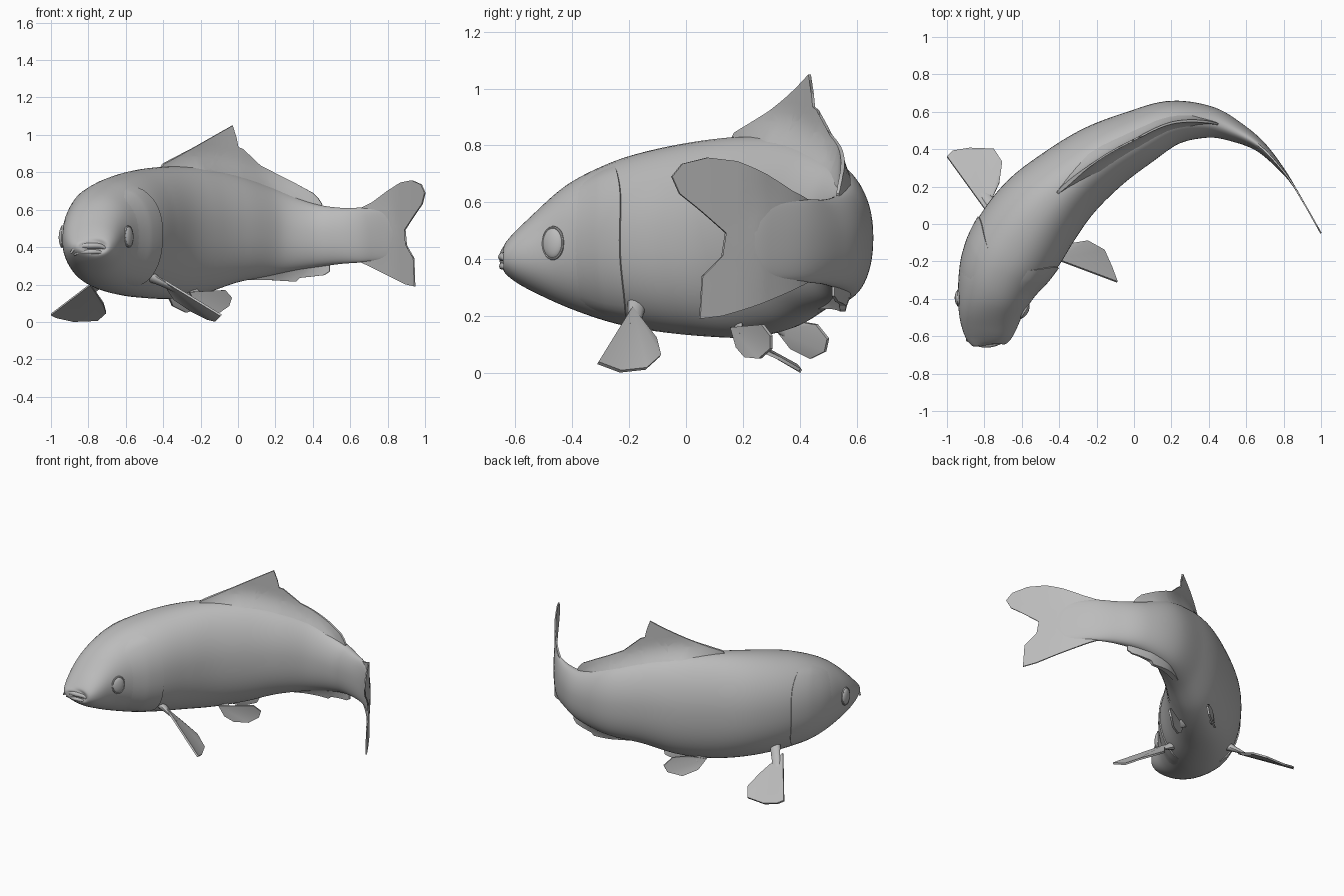
import bpy, bmesh, math
from mathutils import Vector

cube = bpy.data.objects.get("Cube")
if cube:
    bpy.data.objects.remove(cube, do_unlink=True)

grey = bpy.data.materials.new("plain grey")
grey.use_nodes = True
grey.diffuse_color = (0.5, 0.5, 0.5, 1)
grey.node_tree.nodes["Principled BSDF"].inputs["Base Color"].default_value = (0.5, 0.5, 0.5, 1)

# Body stations from snout to tail: x, y, half width, top, bottom
STATIONS = [
    (-.79, -.648, .06, .43, .375), (-.79, -.63, .105, .462, .345),
    (-.78, -.56, .145, .535, .297), (-.76, -.42, .185, .658, .232),
    (-.71, -.26, .228, .738, .178), (-.62, -.10, .25, .786, .146),
    (-.50, .07, .24, .818, .128), (-.35, .22, .21, .832, .125),
    (-.18, .35, .185, .825, .155), (0, .45, .155, .785, .213),
    (.20, .54, .12, .715, .25), (.40, .545, .085, .635, .288),
    (.55, .49, .055, .61, .31), (.68, .41, .03, .61, .32),
    (.80, .28, .012, .59, .34), (.86, .195, .003, .48, .43)]
LAST = len(STATIONS) - 1


def station(t):
    """Smooth blend through the stations."""
    t = min(max(t, 0), LAST)
    i = min(int(t), LAST - 1)
    f = t - i
    a, b, c, d = (STATIONS[min(max(i + k, 0), LAST)] for k in (-1, 0, 1, 2))
    return [q + f / 2 * (r - p + f * (2*p - 5*q + 4*r - s + f * (3*(q - r) + s - p)))
            for p, q, r, s in zip(a, b, c, d)]


def left_of(t):
    """Horizontal direction towards the left flank."""
    u, v = station(t - .3), station(t + .3)
    return Vector((v[1] - u[1], u[0] - v[0], 0)).normalized()


def surface(t, angle, offset=0.0):
    """Point on the body skin; angle 0 is the left side, 90 degrees the back."""
    x, y, half, top, bottom = station(t)
    power = lambda n: math.copysign(abs(n) ** .92, n)
    ridge = .14 * min(max((t - 4.5) / 3, 0), 1) * max(0, math.sin(angle)) ** 2
    return (Vector((x, y, (top + bottom) / 2))
            + left_of(t) * (half + offset) * power(math.cos(angle)) * (1 - ridge)
            + Vector((0, 0, (top - bottom) / 2 + offset)) * power(math.sin(angle)))


def finish(name, bm, sharp=40):
    bmesh.ops.recalc_face_normals(bm, faces=bm.faces)
    mesh = bpy.data.meshes.new(name)
    bm.to_mesh(mesh)
    bm.free()
    mesh.materials.append(grey)
    mesh.shade_smooth()
    mesh.set_sharp_from_angle(angle=math.radians(sharp))
    bpy.context.collection.objects.link(bpy.data.objects.new(name, mesh))


def loft(name, rings, closed=True, caps=True, sharp=40):
    bm = bmesh.new()
    rows = [[bm.verts.new(p) for p in ring] for ring in rings]
    n = len(rows[0])
    for a, b in zip(rows, rows[1:]):
        for j in range(n if closed else n - 1):
            k = (j + 1) % n
            bm.faces.new((a[j], a[k], b[k], b[j]))
    if caps:
        bm.faces.new(rows[0])
        bm.faces.new(rows[-1])
    finish(name, bm, sharp)


def tube(name, points, radius):
    """Thin tapered strand through the points."""
    rings = []
    for i, p in enumerate(points):
        ahead = points[min(i + 1, len(points) - 1)] - points[max(i - 1, 0)]
        turn = ahead.to_track_quat('Z', 'Y')
        r = radius * (.35 + .65 * math.sin(math.pi * i / (len(points) - 1)))
        rings.append([p + turn @ Vector((r * math.cos(k * math.pi / 5),
                                         r * math.sin(k * math.pi / 5), 0)) for k in range(10)])
    loft(name, rings)


# Body
SIDES = 56
loft("body", [[surface(LAST * i / 120, math.tau * j / SIDES) for j in range(SIDES)]
              for i in range(121)], sharp=60)

# Gill covers: thin raised shells with a curved rear edge
for side, mirrored in (("left", False), ("right", True)):
    rings = []
    for i in range(25):
        ring = []
        for j in range(29):
            lift = math.radians(-68 + 136 * j / 28)
            angle = math.pi - lift if mirrored else lift
            edge = 5.02 - .85 * max(0, math.sin(lift)) ** 3 - .5 * max(0, -math.sin(lift)) ** 4
            f = min(i, 23) / 23
            fade = min(1, (28 - j) / 4, j / 4)
            off = -.012 if i == 24 else -.004 + .011 * min(1, f * 1.5) * fade
            ring.append(surface(3.2 + (edge - 3.2) * f, angle, off))
        rings.append(ring)
    loft(side + "_gill_cover", rings, closed=False, caps=False, sharp=35)

# Lips
for name, z, reach, droop, r in (("upper_lip", .408, .105, .042, .016),
                                 ("lower_lip", .375, .085, .018, .013)):
    arc = []
    for i in range(21):
        s = -1 + i / 10
        arc.append(Vector((-.79 + reach * s, -.645 + .025 * s * s, z - droop * s ** 4)))
    tube(name, arc, r)

# Eyes with a fine rim
EYE = 2.92
for side, angle in (("left", .05), ("right", math.pi - .05)):
    centre = surface(EYE, angle)
    out = (surface(EYE, angle + .1) - surface(EYE, angle - .1)).cross(
        surface(EYE + .12, angle) - surface(EYE - .12, angle)).normalized()
    if out.dot(left_of(EYE)) * math.cos(angle) < 0:
        out = -out
    turn = out.to_track_quat('Z', 'Y')
    bm = bmesh.new()
    bmesh.ops.create_uvsphere(bm, u_segments=28, v_segments=16, radius=1)
    for v in bm.verts:
        v.co = centre + turn @ Vector((v.co.x * .04, v.co.y * .054, v.co.z * .018))
    finish(side + "_eye", bm)
    rim = [[centre + turn @ Vector(((.041 + .005 * math.cos(b)) * math.cos(a),
                                    (.055 + .005 * math.cos(b)) * math.sin(a),
                                    .006 * math.sin(b)))
            for b in (k * math.tau / 8 for k in range(8))]
           for a in (k * math.tau / 32 for k in range(33))]
    loft(side + "_eye_rim", rim, caps=False)

# Spine samples as x, y, t, carried on through the tail
SPINE = [(*station(LAST * i / 200)[:2], LAST * i / 200) for i in range(60, 201)]
SPINE += [(.93, .075, LAST), (1.0, -.05, LAST), (1.1, -.23, LAST)]


def spine(x):
    for a, b in zip(SPINE, SPINE[1:]):
        if a[0] <= x <= b[0]:
            f = (x - a[0]) / (b[0] - a[0])
            return a[1] + (b[1] - a[1]) * f, a[2] + (b[2] - a[2]) * f
    return SPINE[0][1:]


def slab(bm, move):
    """Double a sheet and push its two skins apart by the move rule."""
    front = bm.verts[:]
    result = bmesh.ops.extrude_face_region(bm, geom=bm.faces[:])
    back = [v for v in result["geom"] if isinstance(v, bmesh.types.BMVert)]
    for verts, sign in ((front, 1), (back, -1)):
        for v in verts:
            v.co = move(v.co.copy(), sign)


def upright_fin(name, outline, thin):
    """Outline in x and z, bent along the spine and swelling into the body."""
    bm = bmesh.new()
    bm.faces.new([bm.verts.new((x, 0, z)) for x, z in outline])
    bmesh.ops.triangulate(bm, faces=bm.faces)
    for axis, steps in ((0, 24), (1, 14)):
        values = [p[axis] for p in outline]
        low, high = min(values), max(values)
        for i in range(1, steps):
            cut = low + (high - low) * i / steps
            spot = (cut, 0, 0) if axis == 0 else (0, 0, cut)
            bmesh.ops.bisect_plane(bm, geom=bm.verts[:] + bm.edges[:] + bm.faces[:],
                                   dist=1e-5, plane_co=spot,
                                   plane_no=(1, 0, 0) if axis == 0 else (0, 0, 1))
    left, right = min(p[0] for p in outline), max(p[0] for p in outline)

    def move(p, sign):
        y, t = spine(p.x)
        half, top, bottom = station(t)[2:]
        beyond = max(p.z - top, bottom - p.z)
        swell = min(max(1 - (beyond + .05) / .15, 0), 1) ** 2
        ends = min(1, max(0, p.x - left) / .2, max(0, right - p.x) / .15)
        return Vector((p.x, y, p.z)) + left_of(t) * sign * (thin + .45 * half * swell * ends)

    slab(bm, move)
    finish(name, bm, 50)


upright_fin("dorsal_fin", [
    (-.42, .81), (-.40, .845), (-.25, .925), (-.03, 1.05), (-.03, .995), (-.01, .985),
    (0, .935), (.025, .925), (.04, .875), (.12, .835), (.2, .795), (.3, .745), (.4, .69),
    (.43, .66), (.45, .63), (.43, .58), (.2, .65), (0, .72), (-.2, .77)], .005)
upright_fin("anal_fin", [
    (0, .25), (.03, .225), (.15, .225), (.31, .215), (.33, .235), (.46, .25), (.49, .27),
    (.49, .3), (.46, .35), (.2, .32)], .005)
upright_fin("tail_fin", [
    (.62, .59), (.72, .64), (.8, .70), (.87, .745), (.93, .757), (.98, .735), (1, .69),
    (.985, .63), (.95, .58), (.868, .455), (.9, .41), (.91, .37), (.94, .34), (.945, .19),
    (.9, .2), (.8, .25), (.7, .3), (.62, .335)], .004)


def paired_fin(name, inside, points):
    """Fan of skin from a root, with a fleshy stalk reaching into the body."""
    start, root = Vector(inside), Vector(points[0])
    flat = (Vector(points[1]) - root).cross(Vector(points[-1]) - root).normalized()
    bm = bmesh.new()
    verts = [bm.verts.new(p) for p in points]
    for a, b in zip(verts[1:], verts[2:]):
        bm.faces.new((verts[0], a, b))
    slab(bm, lambda p, sign: p + flat * sign * .006)
    finish(name, bm)
    fan = sum((Vector(p) for p in points[1:]), Vector()) / (len(points) - 1)
    end = root.lerp(fan, .35)
    wide = flat.cross(end - start).normalized()
    rings = []
    for i in range(9):
        f = i / 8
        w, h = .038 - .016 * f, .032 * (1 - f) ** 1.5 + .005
        rings.append([start.lerp(end, f) + wide * w * math.cos(k * math.pi / 6)
                      + flat * h * math.sin(k * math.pi / 6) for k in range(12)])
    loft(name + "_root", rings)


paired_fin("left_pectoral_fin", (-.50, -.17, .26), [
    (-.41, -.19, .23), (-.09, -.31, .035), (-.12, -.23, .005), (-.16, -.14, .015),
    (-.25, -.09, .06), (-.34, -.105, .12)])
paired_fin("right_pectoral_fin", (-.70, .03, .25), [
    (-.79, .07, .2), (-1, .36, .04), (-.97, .39, .025), (-.88, .405, .005),
    (-.75, .40, .01), (-.705, .33, .05), (-.72, .22, .1)])
paired_fin("left_pelvic_fin", (-.31, .18, .21), [
    (-.26, .16, .16), (-.23, .18, .09), (-.18, .21, .055), (-.1, .26, .05),
    (-.05, .3, .085), (-.035, .3, .13), (-.07, .27, .17)])
paired_fin("right_pelvic_fin", (-.39, .27, .21), [
    (-.38, .32, .15), (-.35, .37, .085), (-.28, .44, .05), (-.2, .49, .075),
    (-.18, .5, .12), (-.22, .46, .17), (-.3, .4, .18)])
